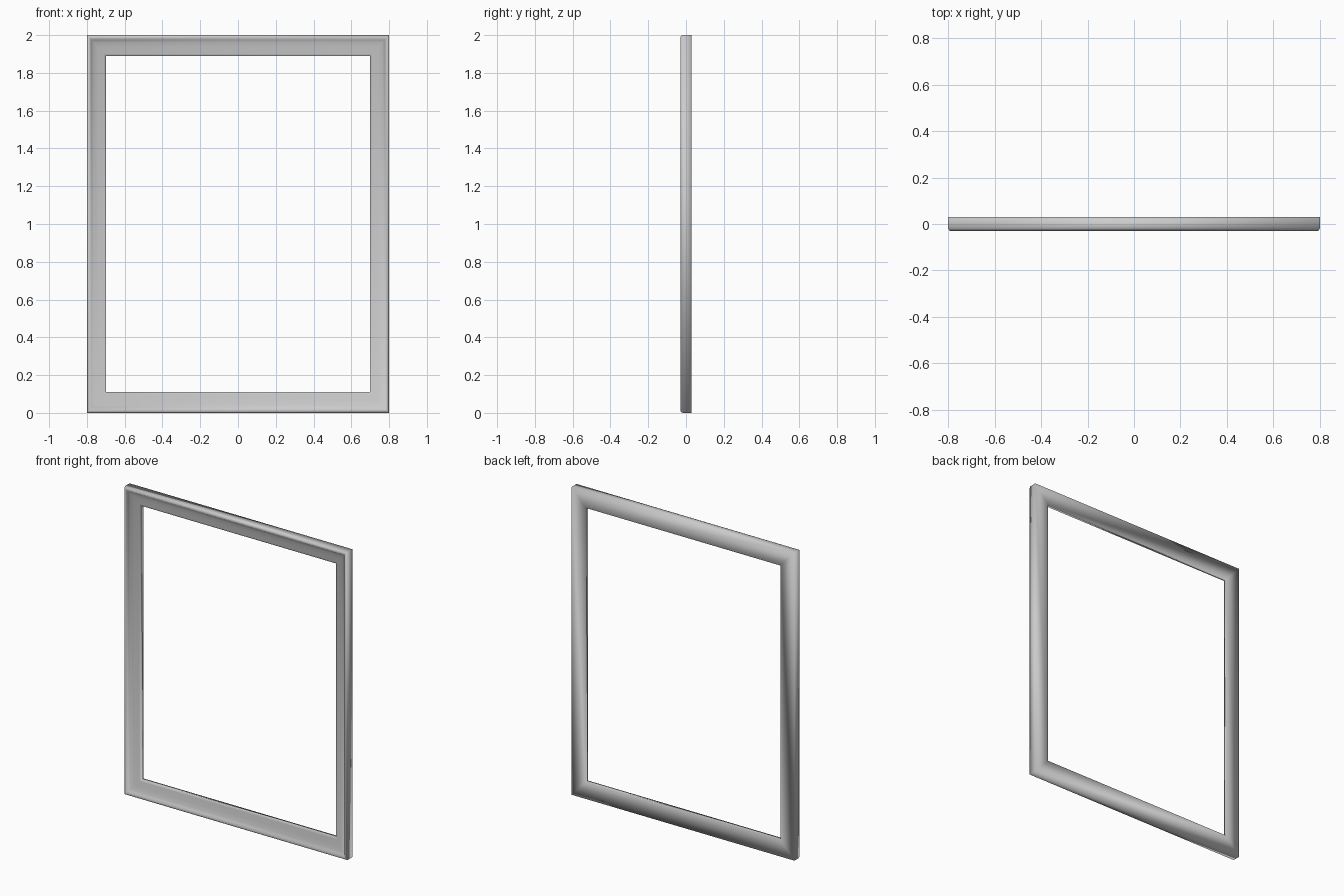
import bpy, bmesh

if "Cube" in bpy.data.objects:
    bpy.data.objects.remove(bpy.data.objects["Cube"])

# Moulding profile: (fraction of bar width inward from the outer edge, y)
PROFILE = [
    (0.00, 0.03), (0.00, -0.018), (0.04, -0.027), (0.10, -0.03),
    (0.17, -0.028), (0.24, -0.020), (0.36, -0.013), (0.60, -0.005),
    (0.90, 0.003), (1.00, 0.006), (1.00, 0.03),
]
HALF_W, HALF_H = 0.8, 1.0
BAR_X, BAR_Z = 0.10, 0.11


def mitred_frame(name):
    """Sweep the profile round a rectangle with mitred corners."""
    bm = bmesh.new()
    rings = []
    for sx, sz in ((-1, -1), (1, -1), (1, 1), (-1, 1)):
        rings.append([bm.verts.new((sx * (HALF_W - BAR_X * t), y,
                                    1.0 + sz * (HALF_H - BAR_Z * t)))
                      for t, y in PROFILE])
    n = len(PROFILE)
    for i in range(4):
        a, b = rings[i], rings[(i + 1) % 4]
        for j in range(n):
            k = (j + 1) % n
            bm.faces.new((a[j], a[k], b[k], b[j]))
    bmesh.ops.recalc_face_normals(bm, faces=bm.faces)
    for f in bm.faces:
        f.smooth = True
    mesh = bpy.data.meshes.new(name)
    bm.to_mesh(mesh)
    bm.free()
    obj = bpy.data.objects.new(name, mesh)
    bpy.context.collection.objects.link(obj)
    return obj


# Rectangular moulded frame
mitred_frame("frame")
